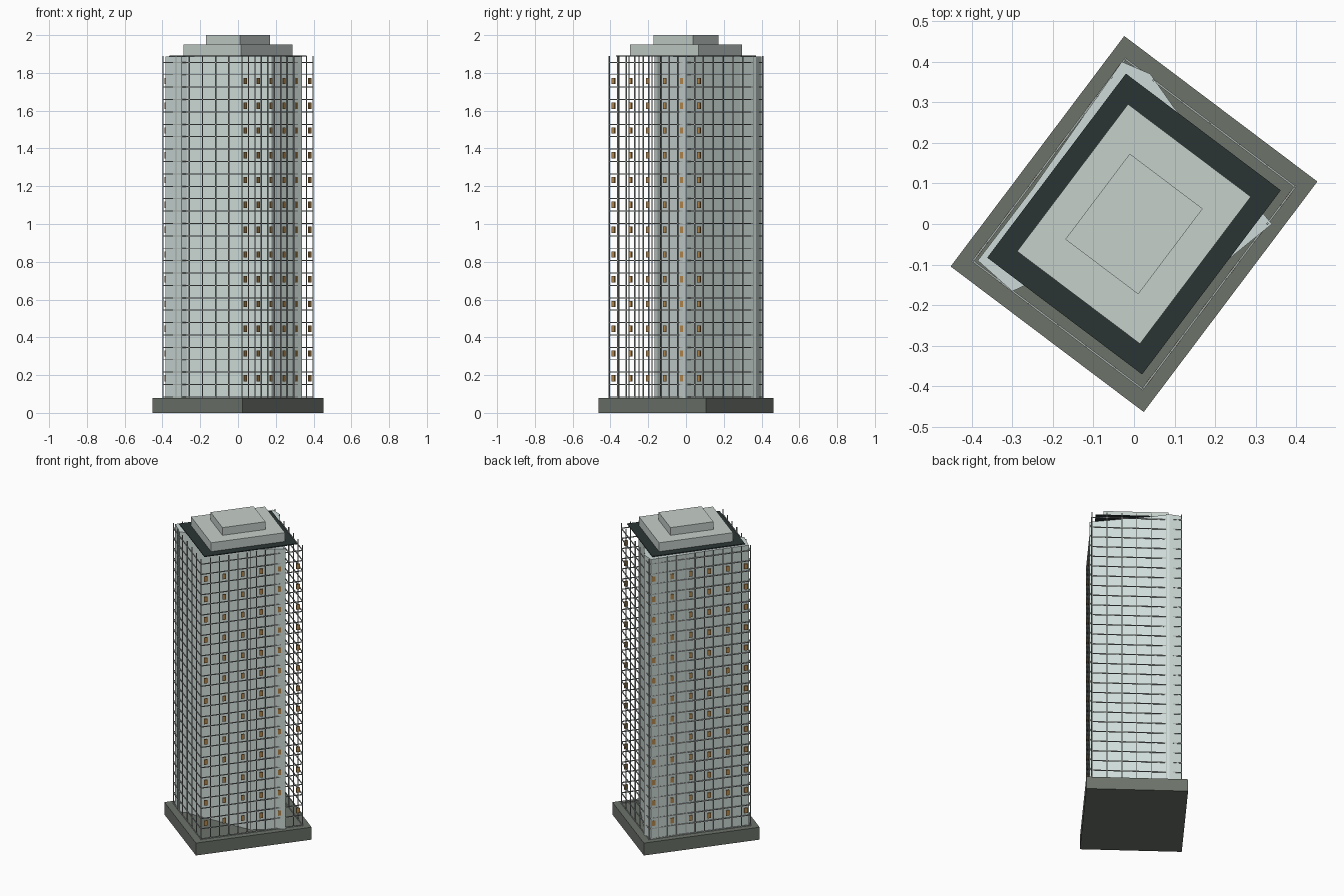
import bpy, bmesh, math
from mathutils import Matrix

default = bpy.data.objects.get("Cube")
if default:
    bpy.data.objects.remove(default, do_unlink=True)


def material(name, srgb):
    rgb = [((c / 255 + 0.055) / 1.055) ** 2.4 for c in srgb]
    m = bpy.data.materials.new(name)
    m.use_nodes = True
    m.diffuse_color = (*rgb, 1)
    m.node_tree.nodes["Principled BSDF"].inputs["Base Color"].default_value = (*rgb, 1)
    return m


STONE = material("dark stone", (108, 114, 106))
WALL = material("pale wall", (206, 219, 216))
ROOF = material("black roofing", (42, 52, 52))
TIER = material("pale concrete", (198, 208, 203))
FRAME = material("light grey frame", (165, 173, 169))
LAMP = material("amber window", (182, 138, 78))

# The tower stands turned on its plot
TURN = Matrix.Rotation(math.radians(-37), 4, "Z")


def finish(name, bm, mat, turn=True):
    mesh = bpy.data.meshes.new(name)
    bmesh.ops.recalc_face_normals(bm, faces=bm.faces)
    bm.to_mesh(mesh)
    bm.free()
    mesh.materials.append(mat)
    ob = bpy.data.objects.new(name, mesh)
    bpy.context.collection.objects.link(ob)
    if turn:
        ob.matrix_world = TURN
    return ob


def add_box(bm, centre, size):
    bmesh.ops.create_cube(bm, size=1, matrix=Matrix.Translation(centre) @ Matrix.Diagonal((*size, 1)))


def slab(name, width, length, low, high, mat):
    bm = bmesh.new()
    add_box(bm, (0, 0, (low + high) / 2), (width, length, high - low))
    return finish(name, bm, mat)


# Plinth, roof sheet and stepped crown
slab("plinth", 0.596, 0.711, 0, 0.08, STONE)
slab("roof_sheet", 0.478, 0.568, 1.888, 1.893, ROOF)
slab("lower_crown", 0.379, 0.454, 1.893, 1.95, TIER)
slab("upper_crown", 0.225, 0.264, 1.95, 2.0, TIER)

# Faceted core
outline = [(-0.03, 0.40), (-0.25, 0.087), (-0.385, -0.09), (-0.30, -0.166), (-0.27, -0.152),
           (0.18, -0.13), (0.34, 0), (0.10, 0.285), (0.04, 0.37)]
bm = bmesh.new()
face = bm.faces.new([bm.verts.new((x, y, 0.01)) for x, y in outline])
grown = bmesh.ops.extrude_face_region(bm, geom=[face])
bmesh.ops.translate(bm, vec=(0, 0, 1.876),
                    verts=[g for g in grown["geom"] if isinstance(g, bmesh.types.BMVert)])
finish("core", bm, WALL, turn=False)

# Open frame around the core
HX, HY = 0.262, 0.312
SHORT_BAYS, LONG_BAYS, FLOORS = 6, 11, 27
FLOOR_Z, FLOOR_H, POST_TOP = 0.0845, 0.0656, 1.89
BAR = 0.005

posts = bmesh.new()
post_mid, post_h = (0.08 + POST_TOP) / 2, POST_TOP - 0.08
spots = set()
for side in (-1, 1):
    for i in range(SHORT_BAYS + 1):
        spots.add((round(HX * (2 * i / SHORT_BAYS - 1), 4), side * HY))
    for i in range(LONG_BAYS + 1):
        spots.add((side * HX, round(HY * (2 * i / LONG_BAYS - 1), 4)))
for x, y in sorted(spots):
    add_box(posts, (x, y, post_mid), (BAR, BAR, post_h))
finish("frame_posts", posts, FRAME)

rails = bmesh.new()
for k in range(FLOORS + 1):
    z = FLOOR_Z + k * FLOOR_H
    for side in (-1, 1):
        add_box(rails, (0, side * HY, z), (2 * HX, BAR, BAR))
        add_box(rails, (side * HX, 0, z), (BAR, 2 * HY, BAR))
finish("frame_rails", rails, FRAME)

# Amber windows in every second bay and floor of the long sides
windows = bmesh.new()
bay = 2 * HY / LONG_BAYS
for k in range(1, FLOORS, 2):
    for i in range(0, LONG_BAYS, 2):
        for side in (-1, 1):
            add_box(windows, (side * HX, -HY + (i + 0.5) * bay, FLOOR_Z + (k + 0.5) * FLOOR_H),
                    (0.006, 0.02, 0.033))
finish("windows", windows, LAMP)
